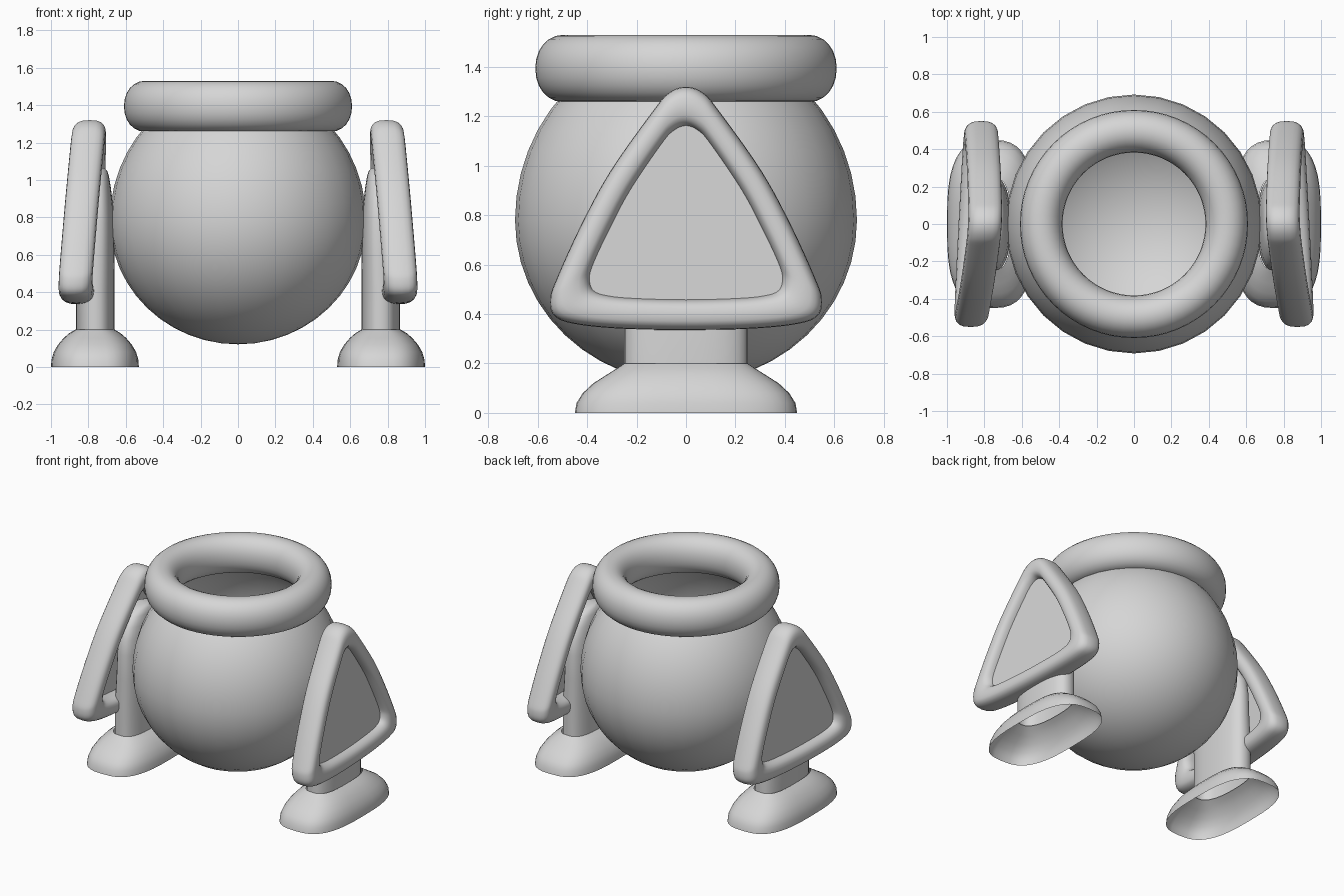
import bpy, bmesh, math
from mathutils import Vector

if "Cube" in bpy.data.objects:
    bpy.data.objects.remove(bpy.data.objects["Cube"])

grey = bpy.data.materials.new("light_grey")
grey.diffuse_color = (0.67, 0.67, 0.67, 1)
grey.use_nodes = True
grey.node_tree.nodes["Principled BSDF"].inputs["Base Color"].default_value = grey.diffuse_color


def superellipse(a, b, power, count):
    pts = []
    for i in range(count):
        t = 2 * math.pi * i / count
        c, s = math.cos(t), math.sin(t)
        pts.append((a * math.copysign(abs(c) ** (2 / power), c),
                    b * math.copysign(abs(s) ** (2 / power), s)))
    return pts


def loft(name, rings, closed=False, cap_end=False, angle=40):
    """Skin a list of equal-length point loops."""
    bm = bmesh.new()
    loops = [[bm.verts.new(p) for p in ring] for ring in rings]
    n = len(loops[0])
    for k in range(len(loops) if closed else len(loops) - 1):
        a, b = loops[k], loops[(k + 1) % len(loops)]
        for i in range(n):
            j = (i + 1) % n
            bm.faces.new((a[i], a[j], b[j], b[i]))
    if cap_end:
        bm.faces.new(loops[-1])
    bmesh.ops.recalc_face_normals(bm, faces=bm.faces)
    return finish(name, bm, angle)


def finish(name, bm, angle=40):
    mesh = bpy.data.meshes.new(name)
    bm.to_mesh(mesh)
    bm.free()
    mesh.materials.append(grey)
    obj = bpy.data.objects.new(name, mesh)
    bpy.context.collection.objects.link(obj)
    bpy.ops.object.select_all(action='DESELECT')
    obj.select_set(True)
    bpy.context.view_layer.objects.active = obj
    bpy.ops.object.shade_smooth_by_angle(angle=math.radians(angle))
    return obj


def smooth_outline(half, steps=5):
    """Mirror a half outline about y = 0 and round it with a closed spline."""
    pts = [Vector(p) for p in half + [(-y, z) for y, z in half[-2:0:-1]]]
    n, out = len(pts), []
    for i in range(n):
        p0, p1, p2, p3 = (pts[(i + k) % n] for k in (-1, 0, 1, 2))
        for s in range(steps):
            t = s / steps
            out.append(0.5 * (2 * p1 + (p2 - p0) * t
                              + (2 * p0 - 5 * p1 + 4 * p2 - p3) * t * t
                              + (3 * p1 - p0 - 3 * p2 + p3) * t ** 3))
    return out


# Round pot, widest a little below the middle, open at the top
bm = bmesh.new()
bmesh.ops.create_uvsphere(bm, u_segments=32, v_segments=24, radius=0.692)
for v in bm.verts:
    v.co.x *= 0.99
    v.co.z = 0.78 + v.co.z * (1.06 if v.co.z > 0 else 0.952)
bmesh.ops.bisect_plane(bm, geom=bm.verts[:] + bm.edges[:] + bm.faces[:],
                       plane_co=(0, 0, 1.36), plane_no=(0, 0, 1), clear_outer=True)
finish("pot_body", bm)

# Thick rolled rim
section = superellipse(0.114, 0.136, 2.1, 24)
rim = []
for i in range(64):
    t = 2 * math.pi * i / 64
    rim.append([((0.496 + u) * math.cos(t), (0.496 + u) * math.sin(t), 1.394 + v)
                for u, v in section])
loft("rim", rim, closed=True)

# Half outlines of the triangular shield frame as (y, z)
OUTER = [(0, 1.32), (0.07, 1.295), (0.135, 1.22), (0.305, 0.98), (0.425, 0.76),
         (0.525, 0.54), (0.55, 0.46), (0.535, 0.395), (0.46, 0.362), (0.28, 0.342), (0, 0.335)]
INNER = [(0, 1.16), (0.05, 1.14), (0.1, 1.085), (0.225, 0.9), (0.31, 0.74),
         (0.375, 0.6), (0.388, 0.54), (0.37, 0.495), (0.31, 0.475), (0.2, 0.465), (0, 0.46)]
outer, inner = smooth_outline(OUTER), smooth_outline(INNER)


def lean(p):
    """Centre x of the shield: leans out at the bottom, turned out at the front."""
    return 0.796 + (1.265 - p.y) * 0.06 - p.x * 0.052


# Leg sections: z, inner x, outer x, half depth
LEG = [(0.19, 0.66, 0.865, 0.25), (0.42, 0.66, 0.865, 0.25), (0.6, 0.66, 0.85, 0.25),
       (0.78, 0.662, 0.84, 0.25), (0.88, 0.67, 0.835, 0.235), (0.96, 0.68, 0.83, 0.2),
       (1.02, 0.69, 0.82, 0.15), (1.05, 0.70, 0.81, 0.1), (1.065, 0.715, 0.80, 0.04)]
# Foot sections: z, half width, half depth
FOOT = [(0, 0.235, 0.45), (0.04, 0.232, 0.443), (0.08, 0.22, 0.418), (0.12, 0.197, 0.375),
        (0.155, 0.167, 0.32), (0.18, 0.138, 0.28), (0.2, 0.105, 0.25)]

for side, label in ((-1, "left"), (1, "right")):
    # Shield frame: rounded bar between the two outlines
    frame = []
    for o, i in zip(outer, inner):
        mid, half = (o + i) / 2, (o - i) / 2
        ring = []
        for u, v in superellipse(1, 0.09, 2.7, 20):
            p = mid + half * u
            ring.append((side * (lean(p) + v), p.x, p.y))
        frame.append(ring)
    loft(label + "_shield_frame", frame, closed=True)

    # Flat recessed plate filling the frame
    bm = bmesh.new()
    for offset in (0.02, 0.035):
        ring = [i + (o - i) * 0.25 for o, i in zip(outer, inner)]
        bm.faces.new([bm.verts.new((side * (lean(p) + offset), p.x, p.y)) for p in ring])
    finish(label + "_shield_plate", bm)

    # Leg with rounded top
    loft(label + "_leg", [[(side * ((a + b) / 2 + u), v, z)
                           for u, v in superellipse((b - a) / 2, d, 2.5, 32)]
                          for z, a, b, d in LEG], cap_end=True)

    # Hollow flared foot
    loft(label + "_foot", [[(side * (0.765 + u), v, z)
                            for u, v in superellipse(a, b, 2.9, 40)]
                           for z, a, b in FOOT])
